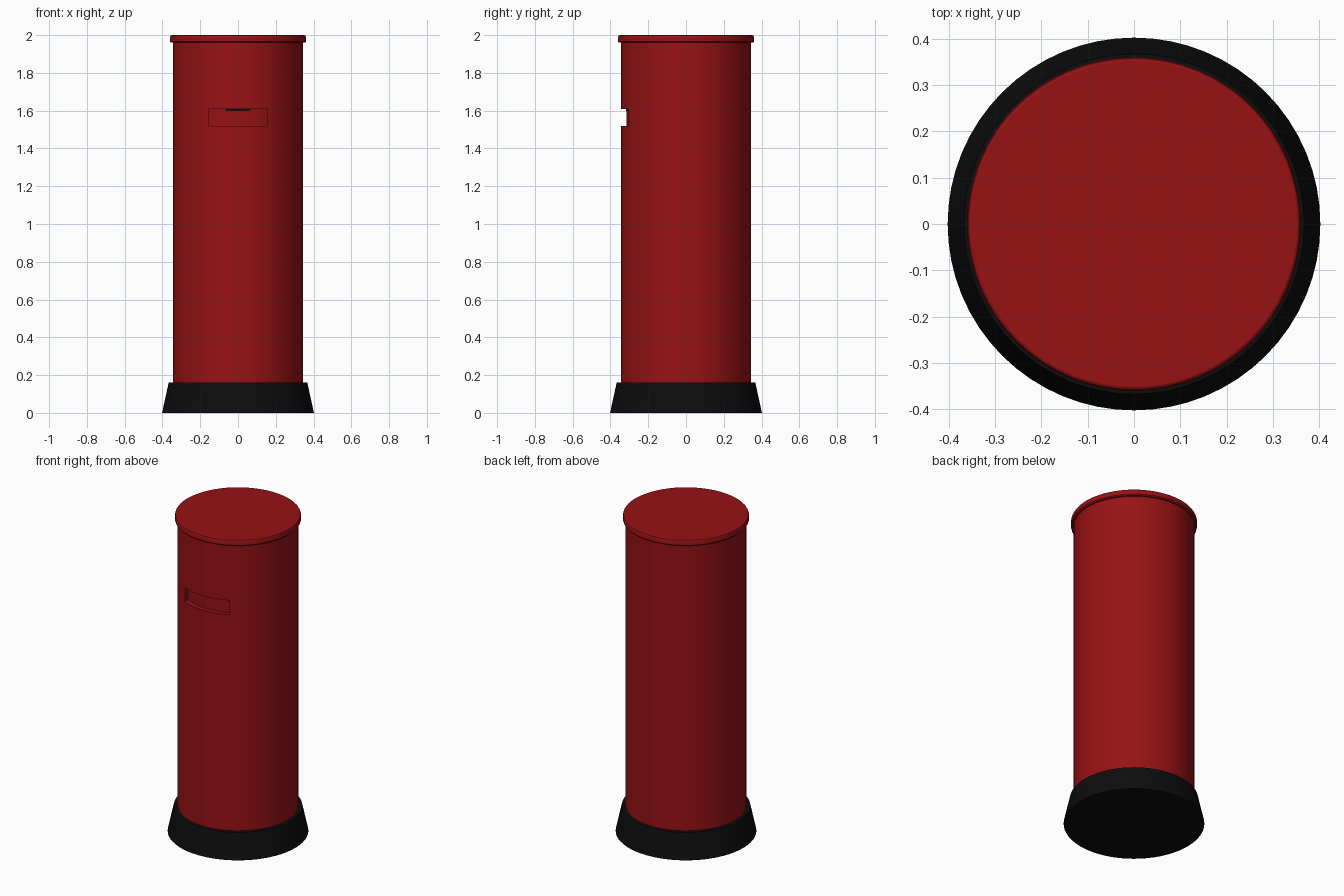
import bpy, bmesh
from math import sin, cos, pi, asin

cube = bpy.data.objects.get("Cube")
if cube:
    bpy.data.objects.remove(cube, do_unlink=True)

SIDES = 64


def material(name, rgb):
    m = bpy.data.materials.new(name)
    m.use_nodes = True
    m.diffuse_color = (*rgb, 1)
    bsdf = m.node_tree.nodes["Principled BSDF"]
    bsdf.inputs["Base Color"].default_value = (*rgb, 1)
    bsdf.inputs["Roughness"].default_value = 0.6
    return m


red = material("pillar red", (0.31, 0.006, 0.007))
black = material("black", (0.004, 0.004, 0.004))


def finish(name, bm, mat):
    bmesh.ops.recalc_face_normals(bm, faces=bm.faces)
    mesh = bpy.data.meshes.new(name)
    bm.to_mesh(mesh)
    bm.free()
    mesh.materials.append(mat)
    ob = bpy.data.objects.new(name, mesh)
    bpy.context.collection.objects.link(ob)
    return ob


def smooth(ob):
    bpy.ops.object.select_all(action='DESELECT')
    ob.select_set(True)
    bpy.context.view_layer.objects.active = ob
    bpy.ops.object.shade_smooth_by_angle(angle=pi / 6)


def lathe(name, profile, mat):
    """Closed solid of revolution from (radius, height) points."""
    bm = bmesh.new()
    rings = [[bm.verts.new((r * cos(2 * pi * i / SIDES), r * sin(2 * pi * i / SIDES), z))
              for i in range(SIDES)] for r, z in profile]
    for low, high in zip(rings, rings[1:]):
        for i in range(SIDES):
            j = (i + 1) % SIDES
            bm.faces.new((low[i], low[j], high[j], high[i]))
    bm.faces.new(rings[0])
    bm.faces.new(rings[-1])
    return finish(name, bm, mat)


def prism(name, outline, z0, z1, mat):
    """Upright prism over a plan outline."""
    bm = bmesh.new()
    face = bm.faces.new([bm.verts.new((x, y, z0)) for x, y in outline])
    top = bmesh.ops.extrude_face_region(bm, geom=[face])["geom"]
    bmesh.ops.translate(bm, vec=(0, 0, z1 - z0),
                        verts=[v for v in top if isinstance(v, bmesh.types.BMVert)])
    return finish(name, bm, mat)


def front_arc(radius, half_width, steps=16):
    a = asin(half_width / radius)
    angles = [a * (2 * i / steps - 1) for i in range(steps + 1)]
    return [(radius * sin(t), -radius * cos(t)) for t in angles]


# Flared foot, body and lid
base = lathe("base", [(0.402, 0), (0.367, 0.16)], black)
body = lathe("body", [(0.345, 0.1), (0.345, 1.98)], red)
lid = lathe("lid", [(0.354, 1.96), (0.36, 1.966), (0.36, 1.99), (0.357, 1.997), (0.352, 2.0)], red)

# Curved letter recess cut into the front
cutter = prism("recess_cutter", front_arc(0.315, 0.155) + [(0.155, -0.5), (-0.155, -0.5)],
               1.52, 1.61, red)
cutter.hide_render = True
cut = body.modifiers.new("letter recess", 'BOOLEAN')
cut.operation = 'DIFFERENCE'
cut.solver = 'EXACT'
cut.object = cutter
bpy.context.view_layer.objects.active = body
bpy.ops.object.modifier_apply(modifier=cut.name)
bpy.data.objects.remove(cutter, do_unlink=True)

# Dark posting slit under the top lip of the recess
slit = prism("letter_slit", front_arc(0.318, 0.065) + front_arc(0.312, 0.065)[::-1],
             1.598, 1.609, black)

for ob in (base, body, lid, slit):
    smooth(ob)
